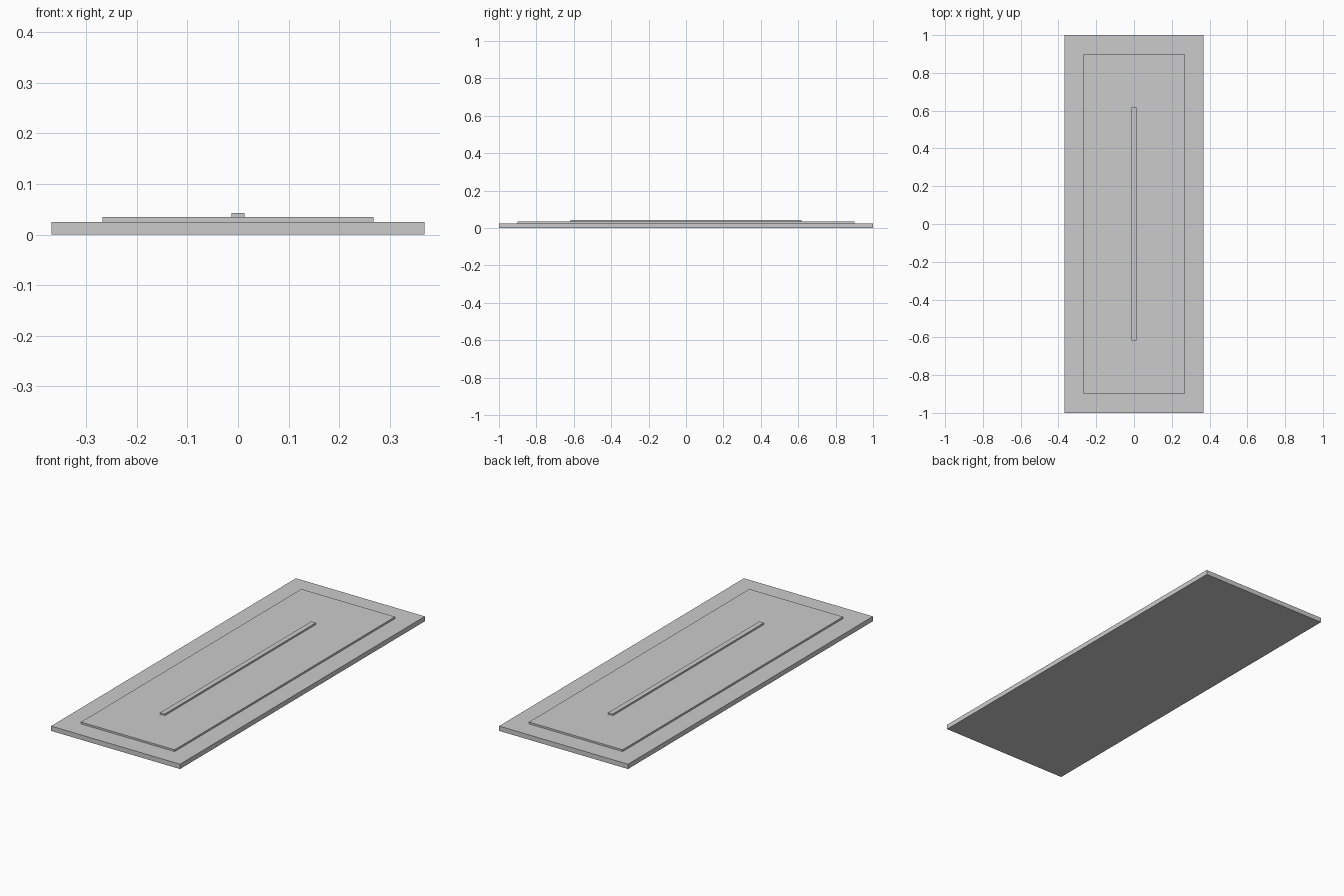
import bpy

if "Cube" in bpy.data.objects:
    bpy.data.objects.remove(bpy.data.objects["Cube"])


def slab(name, half_x, half_y, z0, z1):
    """Axis-aligned box centred on x = y = 0, spanning z0..z1."""
    bpy.ops.mesh.primitive_cube_add(size=2, location=(0, 0, (z0 + z1) / 2))
    ob = bpy.context.object
    ob.name = name
    ob.scale = (half_x, half_y, (z1 - z0) / 2)
    bpy.ops.object.transform_apply(location=False, rotation=False, scale=True)
    return ob


# Outer plate standing on the ground
slab("base_plate", 0.3686, 1.0, 0.0, 0.025)
# Raised inner panel with an even border
slab("raised_panel", 0.268, 0.9, 0.025, 0.0345)
# Narrow rib along the middle
slab("center_bar", 0.0133, 0.617, 0.0345, 0.043)
